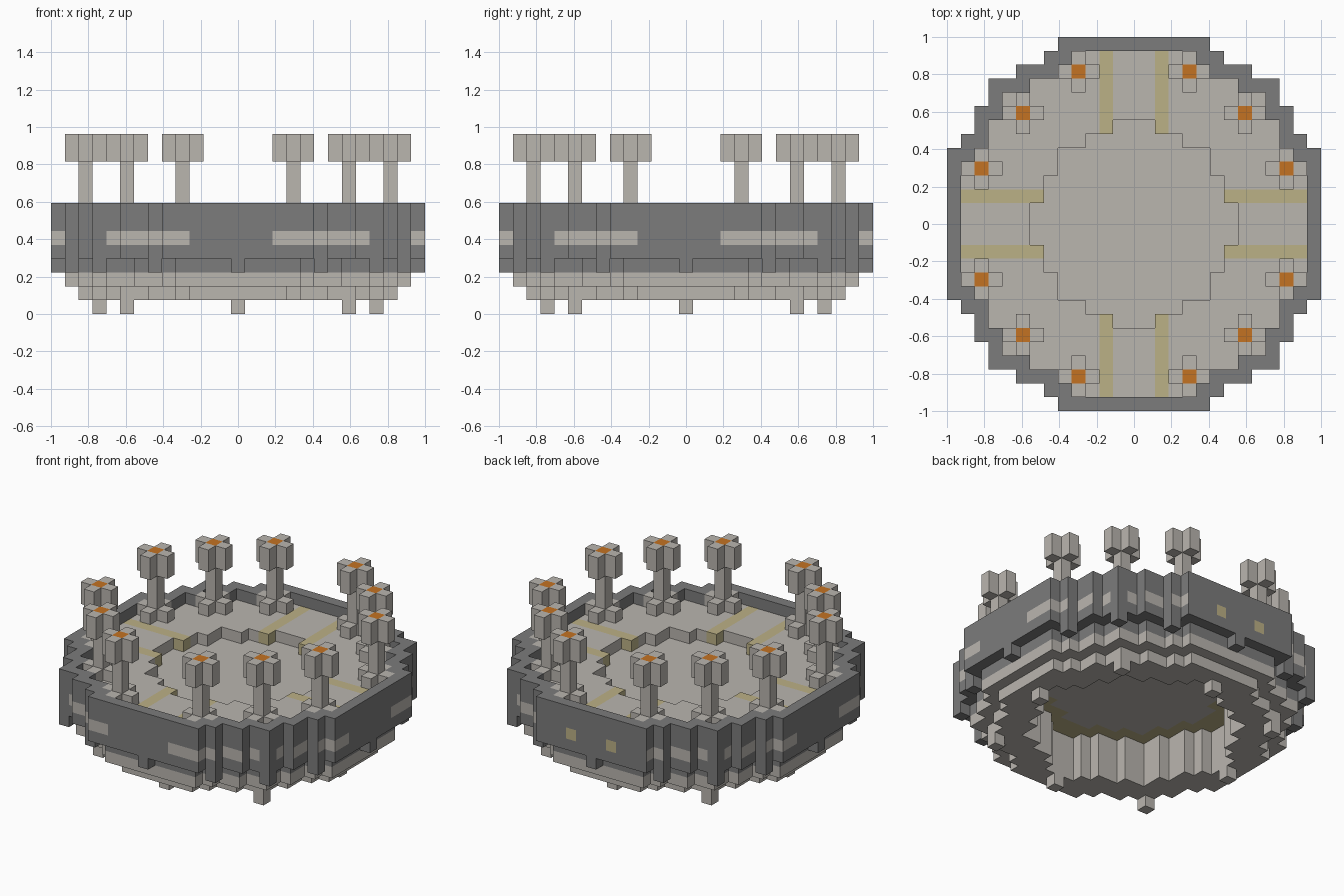
import bpy, bmesh
from mathutils import Vector

U = 2 / 27  # size of one block

cube = bpy.data.objects.get("Cube")
if cube:
    bpy.data.objects.remove(cube, do_unlink=True)


def material(name, r, g, b):
    m = bpy.data.materials.new(name)
    m.use_nodes = True
    m.diffuse_color = (r, g, b, 1)
    m.node_tree.nodes["Principled BSDF"].inputs["Base Color"].default_value = (r, g, b, 1)
    return m


STONE, DARK, YELLOW, ORANGE = range(4)
MATERIALS = [material("pale stone", 0.49, 0.465, 0.43),
             material("dark grey", 0.2, 0.2, 0.2),
             material("muted yellow", 0.5, 0.44, 0.24),
             material("lamp orange", 0.55, 0.17, 0.016)]


# Stepped discs, given as half widths per row out from the middle
def disc(halves):
    n = len(halves) - 1
    return {(i, j) for j in range(-n, n + 1)
            for i in range(-halves[abs(j)], halves[abs(j)] + 1)}


def shrink(cells):
    around = [(a, b) for a in (-1, 0, 1) for b in (-1, 0, 1)]
    return {(i, j) for i, j in cells
            if all((i + a, j + b) in cells for a, b in around)}


def plus(i, j):
    return {(i, j), (i + 1, j), (i - 1, j), (i, j + 1), (i, j - 1)}


def stack(cells, low, high):
    return {(i, j, k) for i, j in cells for k in range(low, high)}


AXES = [Vector(a) * s for a in ((1, 0, 0), (0, 1, 0), (0, 0, 1)) for s in (1, -1)]


def build(name, blocks, rule):
    """Outer skin of a set of blocks; rule(block, normal) picks each face's colour."""
    bm = bmesh.new()
    corners = {}

    def vert(p):
        key = tuple(round(c * 2) for c in p)
        if key not in corners:
            corners[key] = bm.verts.new(p * U)
        return corners[key]

    for block in sorted(blocks):
        mid = Vector(block) + Vector((0, 0, 0.5))
        for n in AXES:
            if tuple(int(a + b) for a, b in zip(block, n)) in blocks:
                continue
            s = Vector((n.y, n.z, n.x))
            t = n.cross(s)
            quad = [mid + (n + s * a + t * b) / 2
                    for a, b in ((-1, -1), (1, -1), (1, 1), (-1, 1))]
            face = bm.faces.new([vert(p) for p in quad])
            face.material_index = rule(block, n)
    mesh = bpy.data.meshes.new(name)
    for m in MATERIALS:
        mesh.materials.append(m)
    bm.to_mesh(mesh)
    bm.free()
    obj = bpy.data.objects.new(name, mesh)
    bpy.context.collection.objects.link(obj)
    return obj


def plain(colour):
    return lambda block, normal: colour


outer = disc([13] * 6 + [12, 11, 11, 10, 10, 8, 6, 5])
pit = disc([7, 7, 6, 6, 5, 5, 3, 1])
deck = shrink(outer)
base = shrink(deck)
hollow = shrink(shrink(base))


# Rim wall with pale bands, and two yellow marks at the back
def rim_colour(block, n):
    i, j, k = block
    if k != 5 or n.z:
        return DARK
    if n.y > 0:
        if abs(i) == 2:
            return YELLOW
        return STONE if 6 <= abs(i) <= 9 or abs(i) == 13 else DARK
    t = -n.y * i + n.x * j
    return STONE if -9 <= t <= -4 or 3 <= t <= 9 or abs(t) == 13 else DARK


tabs = {(a * s, b * t) for a, b in ((0, 13), (13, 0), (6, 12), (12, 6), (10, 10))
        for s in (1, -1) for t in (1, -1)}
build("rim_wall", stack(outer - deck, 4, 8) | stack(tabs, 3, 4), rim_colour)
build("rim_skirt", stack(deck - base, 3, 4), plain(DARK))

# Stepped lower body around the hollow
build("lower_body", stack(base - hollow, 1, 6) | stack(deck - base, 2, 3), plain(STONE))


# Deck with painted stripes running out from the pit
def deck_colour(block, n):
    i, j, k = block
    return YELLOW if (abs(i) == 2 and abs(j) > 6) or (abs(j) == 2 and abs(i) > 6) else STONE


build("deck", stack(deck - pit, 6, 7), deck_colour)


# Pit floor, with a yellow ring on its underside
def floor_colour(block, n):
    return YELLOW if n.z < 0 and block[:2] not in pit else STONE


build("pit_floor", stack(hollow, 5, 6), floor_colour)

# Feet
for i, j in ((0, 10), (0, -10), (10, 0), (-10, 0), (8, 8), (8, -8), (-8, 8), (-8, -8)):
    build("foot", {(i, j, 0)}, plain(STONE))

# Lamp posts
for a, b in ((4, 11), (8, 8), (11, 4)):
    for s in (1, -1):
        for t in (1, -1):
            i, j = a * s, b * t

            def lamp_colour(block, n, spot=(i, j, 12)):
                return ORANGE if block == spot and n.z > 0 else STONE

            build("lamp_post", stack(plus(i, j), 7, 8) | stack({(i, j)}, 8, 11)
                  | stack(plus(i, j), 11, 13), lamp_colour)
